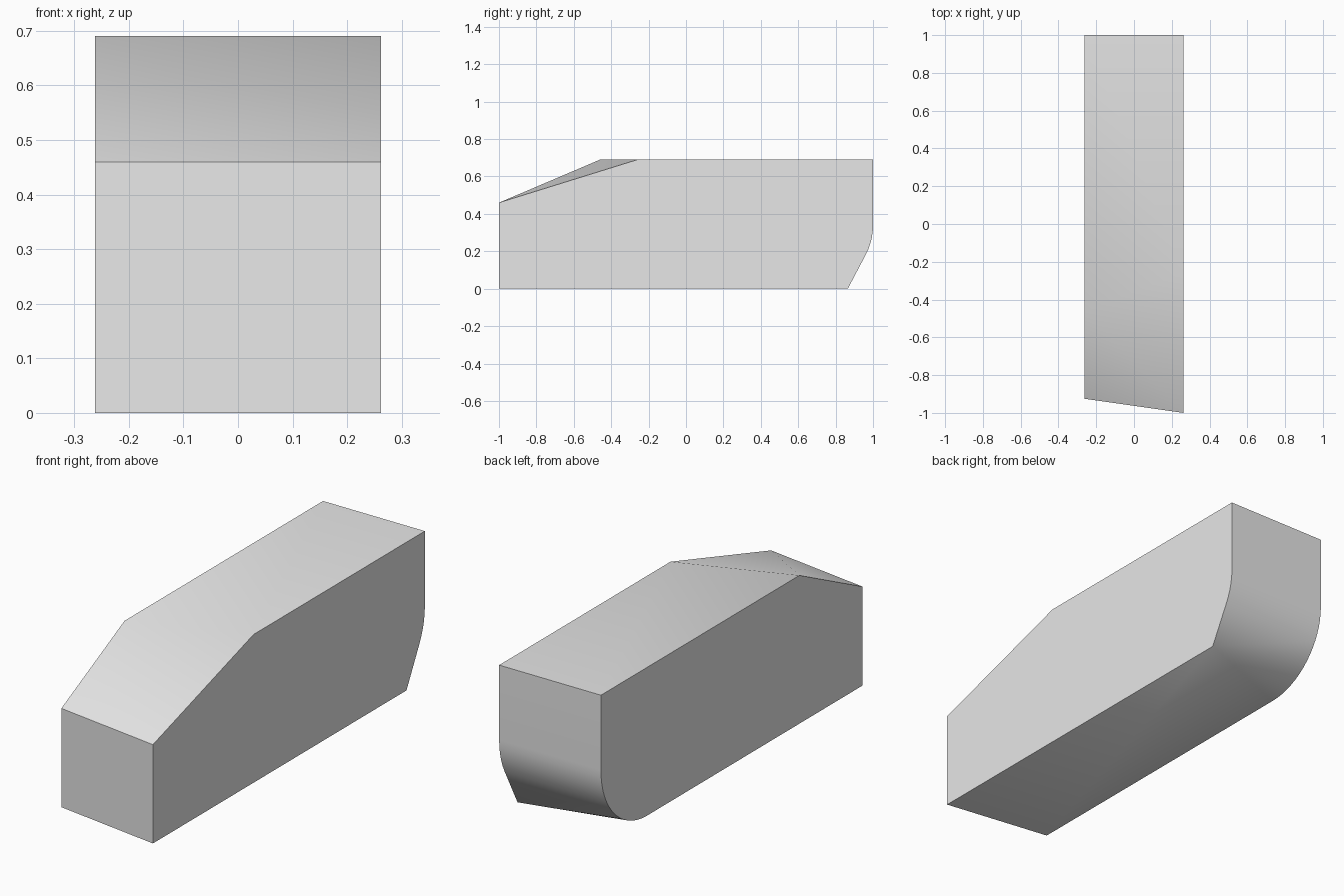
import bpy
import bmesh
from math import sin, cos, pi

cube = bpy.data.objects.get("Cube")
if cube:
    bpy.data.objects.remove(cube)

HALF, TOP, NOSE = 0.262, 0.69, 0.46     # half width, roof height, nose height
RADIUS, STEPS, CUT = 0.34, 16, 5        # rear lower curve, and the step where one side runs straight

grey = bpy.data.materials.new("grey")
grey.use_nodes = True
grey.diffuse_color = (0.8, 0.8, 0.8, 1)
grey.node_tree.nodes["Principled BSDF"].inputs["Base Color"].default_value = (0.8, 0.8, 0.8, 1)

# Rear curve, from the upright back round to the underside
arc = []
for i in range(STEPS + 1):
    a = i / STEPS * pi / 2
    arc.append((1 - RADIUS + RADIUS * cos(a), RADIUS - RADIUS * sin(a)))

# Matching (y, z) stations on the two sides; a repeated point makes a triangle
corner = (0.865, 0)
tip_l, tip_r = (-1, NOSE), (-0.925, NOSE)
crest_l, crest_r = (-0.26, TOP), (-0.46, TOP)
stations = [((-1, 0), (-0.925, 0)), (tip_l, tip_r), (tip_l, crest_r),
            (crest_l, crest_r), ((1, TOP), (1, TOP))]
stations += [(p, p) for p in arc[:CUT + 1]]
stations += [(corner, p) for p in arc[CUT:]]

bm = bmesh.new()
cache = {}


def vert(x, p):
    if (x, p) not in cache:
        cache[x, p] = bm.verts.new((x, *p))
    return cache[x, p]


def face(verts):
    bm.faces.new(list(dict.fromkeys(verts)))


# Skin between the sides, then the two flat sides
left = [vert(HALF, s[0]) for s in stations]
right = [vert(-HALF, s[1]) for s in stations]
for i in range(len(stations)):
    j = (i + 1) % len(stations)
    face([left[i], left[j], right[j], right[i]])
face(left)
face(right)
bmesh.ops.recalc_face_normals(bm, faces=bm.faces)

mesh = bpy.data.meshes.new("body_block")
bm.to_mesh(mesh)
bm.free()
mesh.materials.append(grey)
body = bpy.data.objects.new("body_block", mesh)
bpy.context.collection.objects.link(body)

# Smooth the curve and slope, keep the edges sharp
bpy.ops.object.select_all(action="DESELECT")
body.select_set(True)
bpy.context.view_layer.objects.active = body
bpy.ops.object.shade_smooth_by_angle()
